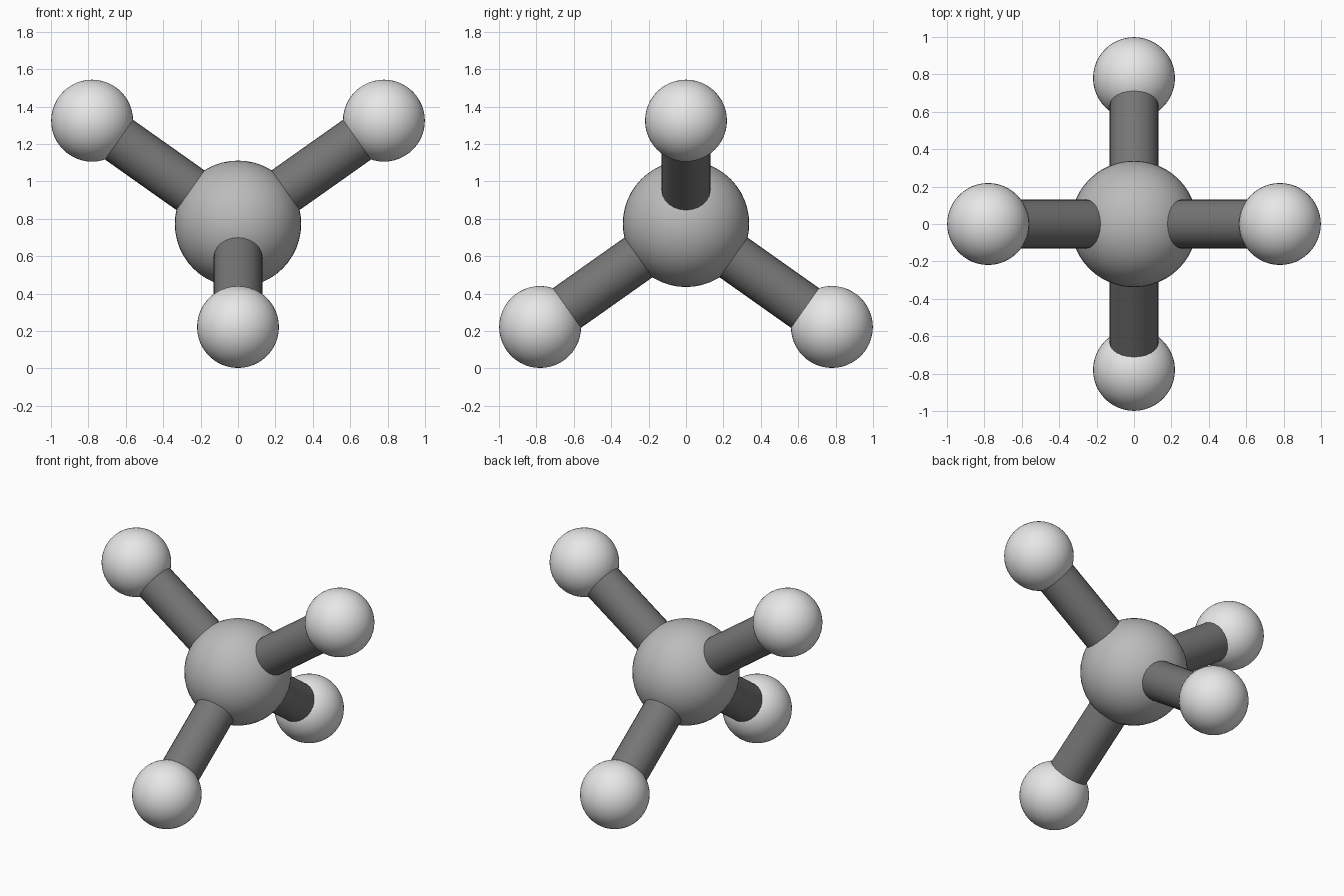
import bpy
from math import radians, sqrt
from mathutils import Vector

cube = bpy.data.objects.get("Cube")
if cube:
    bpy.data.objects.remove(cube, do_unlink=True)

CENTRE = Vector((0, 0, 0.773))
REACH = 0.78
RISE = REACH / sqrt(2)  # tetrahedral directions


def material(name, grey):
    mat = bpy.data.materials.new(name)
    mat.use_nodes = True
    colour = (grey, grey, grey, 1)
    mat.diffuse_color = colour
    mat.node_tree.nodes["Principled BSDF"].inputs["Base Color"].default_value = colour
    return mat


def finish(name, mat):
    obj = bpy.context.object
    obj.name = name
    obj.data.materials.append(mat)
    bpy.ops.object.shade_smooth_by_angle(angle=radians(40))


def ball(name, place, radius, mat):
    bpy.ops.mesh.primitive_uv_sphere_add(segments=48, ring_count=24, radius=radius, location=place)
    finish(name, mat)


def rod(name, start, end, radius, mat):
    axis = end - start
    bpy.ops.mesh.primitive_cylinder_add(
        vertices=24, radius=radius, depth=axis.length, location=(start + end) / 2,
        rotation=axis.to_track_quat('Z', 'Y').to_euler())
    finish(name, mat)


light_grey = material("light_grey", 0.8)
mid_grey = material("mid_grey", 0.5)
dark_grey = material("dark_grey", 0.18)

# Central ball
ball("central_ball", CENTRE, 0.338, mid_grey)

# Four arms: an upper pair along x, a lower pair along y
arms = {
    "left": (REACH, 0, RISE),
    "right": (-REACH, 0, RISE),
    "front": (0, -REACH, -RISE),
    "back": (0, REACH, -RISE),
}
for side, offset in arms.items():
    tip = CENTRE + Vector(offset)
    rod(side + "_rod", CENTRE, tip, 0.13, dark_grey)
    ball(side + "_outer_ball", tip, 0.219, light_grey)
